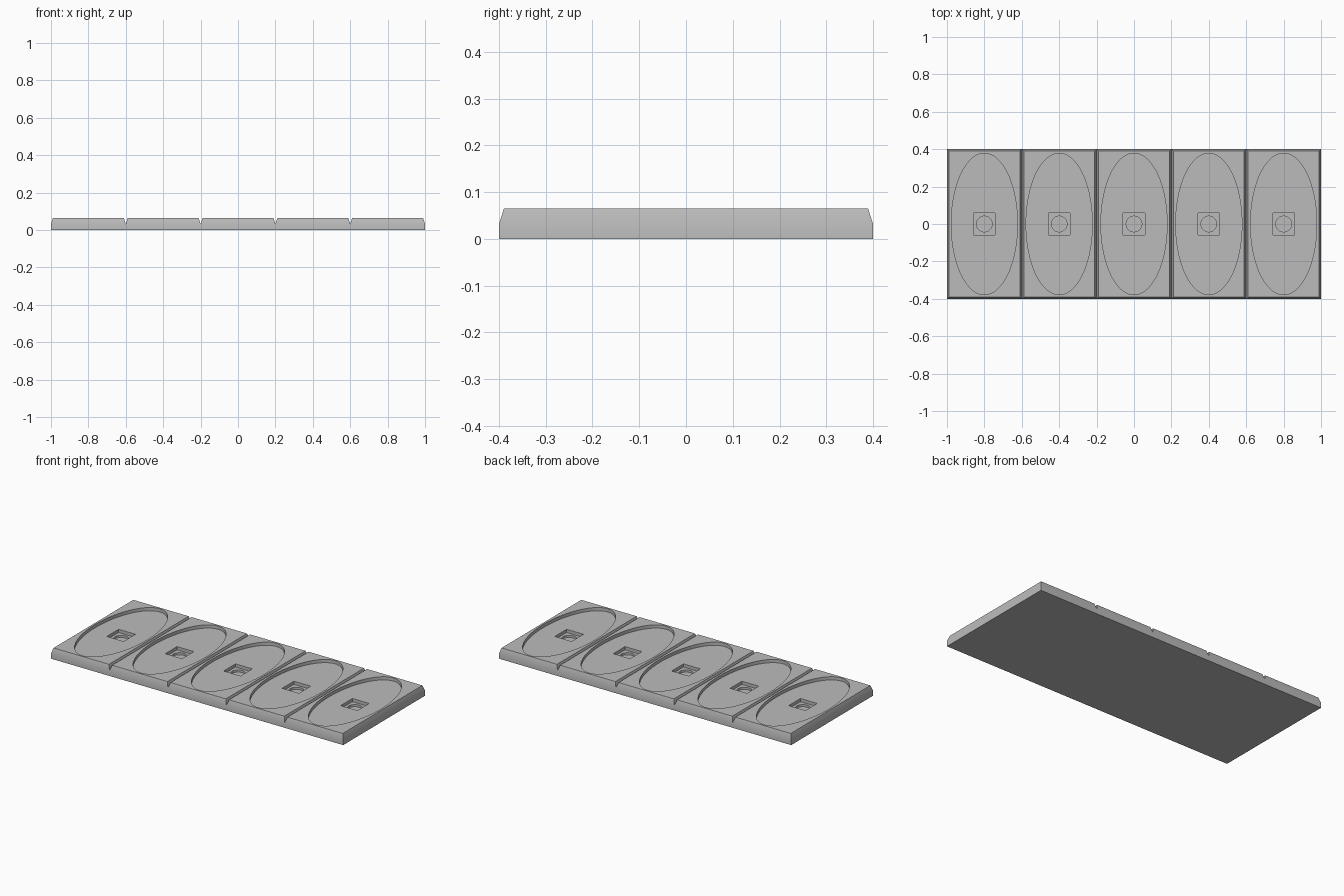
import bpy, bmesh
from mathutils import Matrix

old = bpy.data.objects.get("Cube")
if old:
    bpy.data.objects.remove(old, do_unlink=True)

HEIGHT, LEDGE, CHAMFER = 0.065, 0.032, 0.015
PITCH, CELLS = 0.4, 5
OVAL_FLOOR, SQUARE_FLOOR, HOLE_FLOOR = 0.045, 0.025, 0.012

grey = bpy.data.materials.new("grey")
grey.use_nodes = True
colour = (0.5, 0.5, 0.5, 1)
grey.diffuse_color = colour
grey.node_tree.nodes["Principled BSDF"].inputs["Base Color"].default_value = colour


def make_object(name, bm):
    bmesh.ops.recalc_face_normals(bm, faces=bm.faces)
    mesh = bpy.data.meshes.new(name)
    bm.to_mesh(mesh)
    bm.free()
    mesh.materials.append(grey)
    obj = bpy.data.objects.new(name, mesh)
    bpy.context.collection.objects.link(obj)
    return obj


def make_cutter(name, sides, rx, ry, floor, turn=0):
    """One prism per cell, reaching from the floor to above the tray."""
    bm = bmesh.new()
    top = HEIGHT + 0.05
    for i in range(CELLS):
        x = (i - (CELLS - 1) / 2) * PITCH
        place = (Matrix.Translation((x, 0, (top + floor) / 2))
                 @ Matrix.Diagonal((rx, ry, top - floor, 1))
                 @ Matrix.Rotation(turn, 4, 'Z'))
        bmesh.ops.create_cone(bm, cap_ends=True, segments=sides, radius1=1,
                              radius2=1, depth=1, matrix=place)
    cutter = make_object(name, bm)
    cutter.hide_render = True
    return cutter


# Tray: slab of five cells, each with a chamfered top, forming V grooves
bm = bmesh.new()
for i in range(CELLS):
    x = (i - CELLS / 2) * PITCH
    corners = [(x, -PITCH), (x + PITCH, -PITCH), (x + PITCH, PITCH), (x, PITCH)]
    bm.faces.new([bm.verts.new((a, b, 0)) for a, b in corners])
bmesh.ops.remove_doubles(bm, verts=bm.verts, dist=0.001)
raised = bmesh.ops.extrude_face_region(bm, geom=bm.faces[:], use_keep_orig=True)["geom"]
bmesh.ops.translate(bm, vec=(0, 0, LEDGE),
                    verts=[g for g in raised if isinstance(g, bmesh.types.BMVert)])
bmesh.ops.recalc_face_normals(bm, faces=bm.faces)
tops = [f for f in bm.faces if f.calc_center_median().z > LEDGE - 0.001]
bmesh.ops.inset_individual(bm, faces=tops, thickness=CHAMFER, depth=HEIGHT - LEDGE)
tray = make_object("tray", bm)

# Oval recesses, square pockets and round holes
cutters = [
    make_cutter("oval_cutter", 96, 0.177, 0.378, OVAL_FLOOR),
    make_cutter("square_cutter", 4, 0.0575 * 2 ** 0.5, 0.0575 * 2 ** 0.5,
                SQUARE_FLOOR, 0.785398),
    make_cutter("hole_cutter", 48, 0.042, 0.042, HOLE_FLOOR),
]
bpy.ops.object.select_all(action='DESELECT')
tray.select_set(True)
bpy.context.view_layer.objects.active = tray
for cutter in cutters:
    mod = tray.modifiers.new("cut", 'BOOLEAN')
    mod.operation = 'DIFFERENCE'
    mod.solver = 'EXACT'
    mod.object = cutter
    bpy.ops.object.modifier_apply(modifier=mod.name)
    bpy.data.objects.remove(cutter, do_unlink=True)
bpy.ops.object.shade_smooth_by_angle(angle=0.5)
